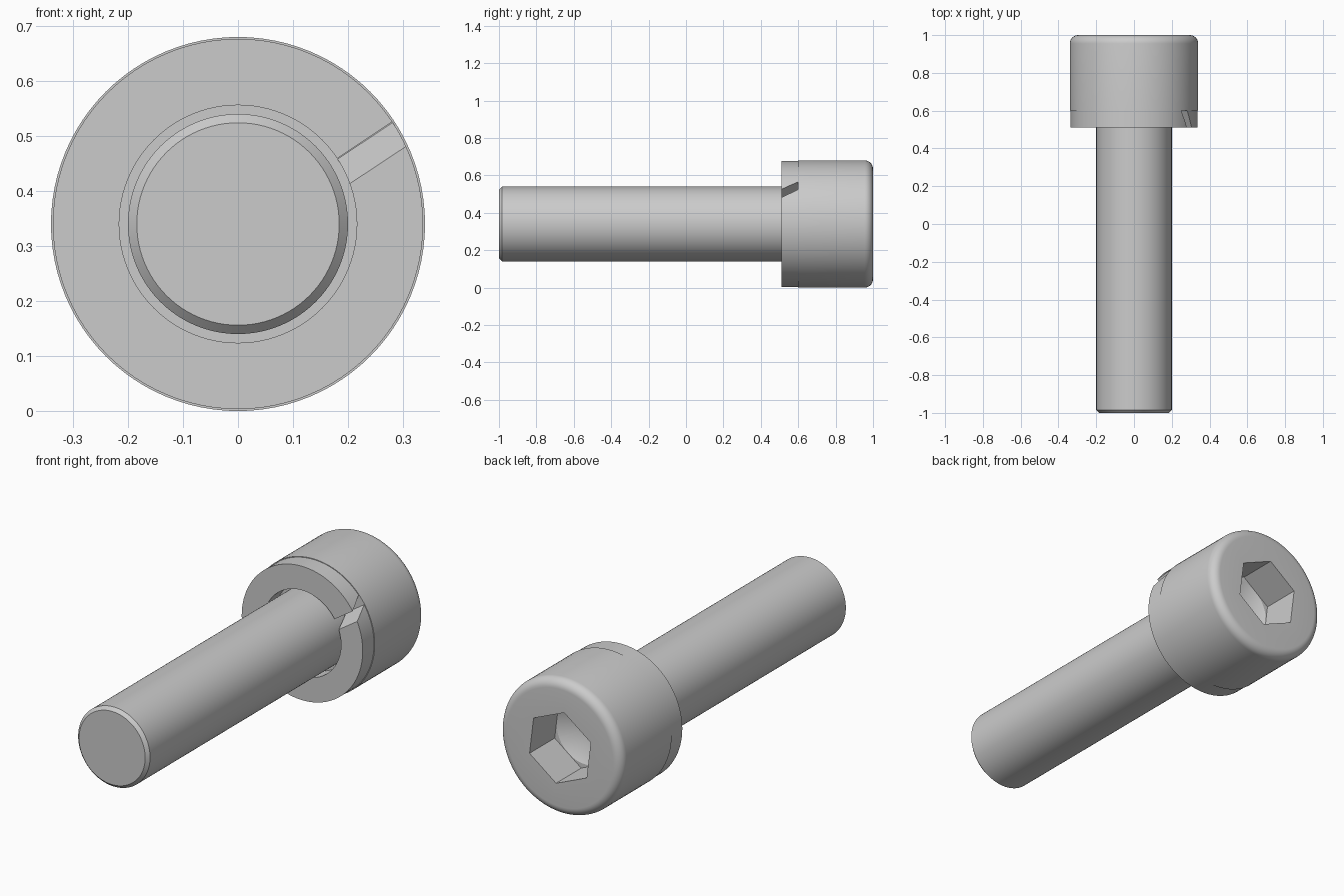
import bpy, bmesh, math
from mathutils import Vector

if "Cube" in bpy.data.objects:
    bpy.data.objects.remove(bpy.data.objects["Cube"])

AXIS = Vector((0, 0, 0.34))   # screw axis runs along y at this height


def to_object(bm, name):
    bmesh.ops.remove_doubles(bm, verts=bm.verts, dist=1e-5)
    bmesh.ops.recalc_face_normals(bm, faces=bm.faces)
    mesh = bpy.data.meshes.new(name)
    bm.to_mesh(mesh)
    bm.free()
    ob = bpy.data.objects.new(name, mesh)
    bpy.context.collection.objects.link(ob)
    return ob


def lathe(name, profile, steps=96, start=0.0, closed=False):
    """Turn (radius, y) points around the screw axis."""
    bm = bmesh.new()
    c, s = math.cos(start), math.sin(start)
    vs = [bm.verts.new(AXIS + Vector((r * c, y, r * s))) for r, y in profile]
    pairs = list(zip(vs, vs[1:])) + ([(vs[-1], vs[0])] if closed else [])
    es = [bm.edges.new(p) for p in pairs]
    bmesh.ops.spin(bm, geom=vs + es, cent=AXIS, axis=(0, 1, 0),
                   angle=2 * math.pi, steps=steps)
    return to_object(bm, name)


def cut(ob, cutter):
    mod = ob.modifiers.new("cut", 'BOOLEAN')
    mod.operation, mod.solver, mod.object = 'DIFFERENCE', 'EXACT', cutter
    bpy.context.view_layer.objects.active = ob
    bpy.ops.object.modifier_apply(modifier=mod.name)
    bpy.data.objects.remove(cutter)


def smooth(ob):
    bpy.ops.object.select_all(action='DESELECT')
    ob.select_set(True)
    bpy.context.view_layer.objects.active = ob
    bpy.ops.object.shade_smooth_by_angle(angle=math.radians(25))


# Screw: chamfered shank and round-edged cylindrical head
fillet = 0.045
profile = [(0, -1), (0.184, -1), (0.2, -0.984), (0.2, 0.6), (0.34, 0.6)]
for i in range(9):
    a = math.pi / 2 * i / 8
    profile.append((0.34 - fillet + fillet * math.cos(a),
                    1 - fillet + fillet * math.sin(a)))
profile.append((0, 1))
screw = lathe("socket_screw", profile)

# Hex socket with a drilled conical bottom
flats = 0.16
corner = flats / math.cos(math.pi / 6)
cut(screw, lathe("hex_cutter", [(0, 0.8), (corner, 0.8), (corner, 1.1), (0, 1.1)],
                 steps=6, start=math.radians(37)))
cut(screw, lathe("drill_cutter", [(0, 0.71), (0.159, 0.8), (0.159, 0.82), (0, 0.82)],
                 steps=64))
smooth(screw)

# Split lock washer under the head
washer = lathe("lock_washer", [(0.216, 0.51), (0.3365, 0.51), (0.3365, 0.6), (0.216, 0.6)],
               closed=True)

# Slanted slot through one side of the washer
ang = math.radians(33.5)
along = Vector((math.cos(ang), 0, math.sin(ang)))
across = Vector((-math.sin(ang), 0, math.cos(ang)))
bm = bmesh.new()
section = []
for y, lo in ((0.49, 0), (0.49, 1), (0.62, 1), (0.62, 0)):
    off = -0.051 + 0.051 * lo + (y - 0.51) * 0.55
    section.append(bm.verts.new(AXIS + along * 0.12 + across * off + Vector((0, y, 0))))
face = bm.faces.new(section)
ext = bmesh.ops.extrude_face_region(bm, geom=[face], use_keep_orig=True)
bmesh.ops.translate(bm, vec=along * 0.35,
                    verts=[g for g in ext["geom"] if isinstance(g, bmesh.types.BMVert)])
cut(washer, to_object(bm, "slot_cutter"))
smooth(washer)
